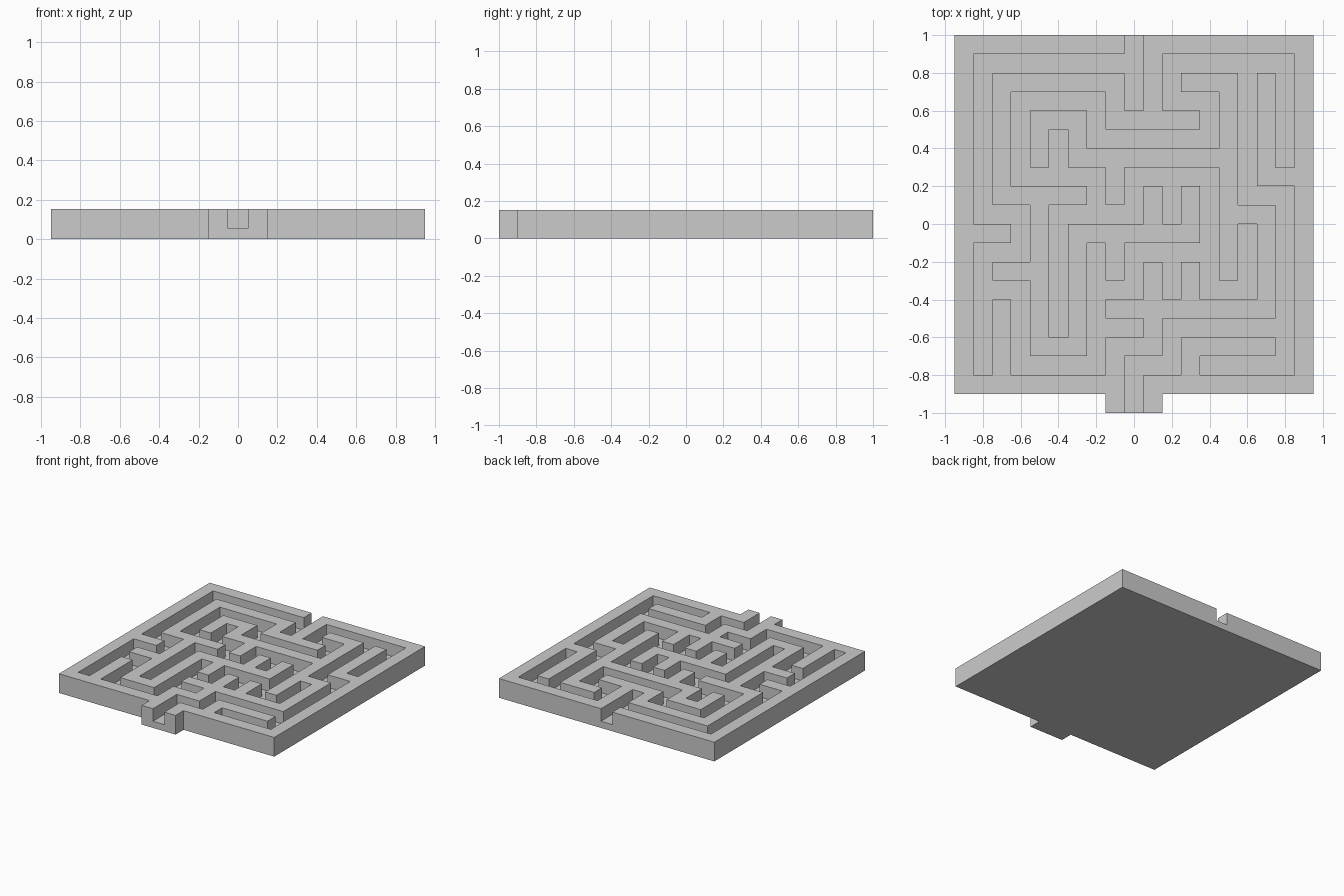
import bpy, bmesh

if "Cube" in bpy.data.objects:
    bpy.data.objects.remove(bpy.data.objects["Cube"])

FLOOR, TOP = 0.053, 0.153   # channel floor and wall-top heights
CELL = 0.1

# Both edges of the channel, as alternating y / x moves in cells,
# walked from the back opening to the front opening
LEFT_MOVES = [-1, -8, -9, 2, -1, -2, -7, 1, 4, 1, -4, 5, 2, 2, 1, -2, 1, 2,
              2, 1, -2, 1, 2, 1, -2, 3, 4, -1, -3, -1, 6, -5, -2, -1, 2, -2,
              2, -1, -2, -1, 3, 3, -2, 7, 3, -2, 1, 3, -7, 2, -6, -6, -2, -2, -3]
RIGHT_MOVES = [-4, -1, 2, -7, -7, 2, -3, -2, -1, 2, -4, 3, 6, 1, -2, 1, 2, 4,
               3, -1, -2, -1, 2, -1, -2, -4, -6, -1, 7, 2, 1, -4, 5, 5, -2, 5,
               1, -2, 3, 7, -6, -1, 5, -1, -6, 2, -10, -5, 1, 4, 1, -5, -2, -2, -2]


def walk(x, y, moves):
    pts = [(x, y)]
    for i, step in enumerate(moves):
        if i % 2:
            x += step * CELL
        else:
            y += step * CELL
        pts.append((round(x, 3), round(y, 3)))
    return pts


left = walk(-0.05, 1.0, LEFT_MOVES)
right = walk(0.05, 1.0, RIGHT_MOVES)
# Outer outline of the left half, front tab to back corner; mirrored for the right
outer_left = [(-0.15, -1.0), (-0.15, -0.9), (-0.95, -0.9), (-0.95, 1.0)]
outer_right = [(-x, y) for x, y in outer_left]

bm = bmesh.new()


def face(points):
    return bm.faces.new([bm.verts.new(p) for p in points])


def flat(points, z):
    face([(x, y, z) for x, y in points])


def sides(points, z0, z1):
    for (ax, ay), (bx, by) in zip(points, points[1:]):
        face([(ax, ay, z0), (bx, by, z0), (bx, by, z1), (ax, ay, z1)])


def notched_end(y, half):
    # end wall with the square channel opening cut into it
    face([(-half, y, 0), (half, y, 0), (half, y, TOP), (0.05, y, TOP),
          (0.05, y, FLOOR), (-0.05, y, FLOOR), (-0.05, y, TOP), (-half, y, TOP)])


# Wall tops, channel floor and underside
flat(left + outer_left, TOP)
flat(right + outer_right, TOP)
flat(left + right[::-1], FLOOR)
flat(outer_left + outer_right[::-1], 0)

# Channel walls and outer sides
for channel, outer in ((left, outer_left), (right, outer_right)):
    sides(channel, FLOOR, TOP)
    sides(outer, 0, TOP)
notched_end(1.0, 0.95)
notched_end(-1.0, 0.15)

# Weld into one closed solid
bmesh.ops.remove_doubles(bm, verts=bm.verts[:], dist=0.0005)
bmesh.ops.recalc_face_normals(bm, faces=bm.faces[:])
mesh = bpy.data.meshes.new("maze_board")
bm.to_mesh(mesh)
bm.free()
bpy.context.collection.objects.link(bpy.data.objects.new("maze_board", mesh))
